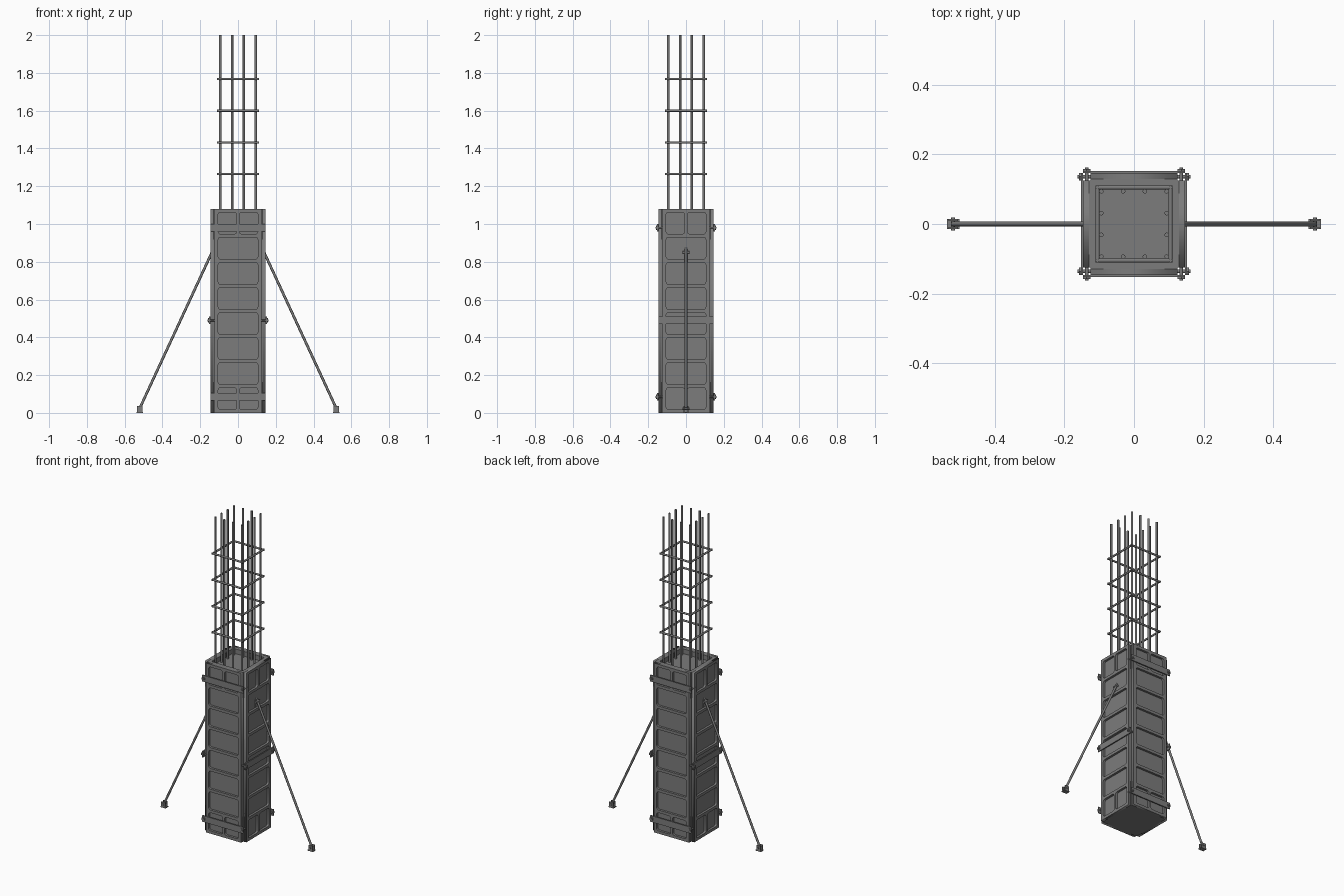
import bpy
import math
from mathutils import Vector, Matrix

cube = bpy.data.objects.get("Cube")
if cube:
    bpy.data.objects.remove(cube, do_unlink=True)

steel = bpy.data.materials.new("dark_grey_steel")
steel.use_nodes = True
GREY = (0.2, 0.2, 0.2, 1)
steel.diffuse_color = GREY
steel.node_tree.nodes["Principled BSDF"].inputs["Base Color"].default_value = GREY

HEIGHT = 1.08     # formwork height
FACE = 0.146      # outer plane of the panels
HALF = 0.125      # half width of a panel
BACK = 0.11       # inner plane of the panels


def finish(obj, name):
    obj.name = name
    obj.data.materials.clear()
    obj.data.materials.append(steel)
    return obj


def box(name, low, high):
    low, high = Vector(low), Vector(high)
    bpy.ops.mesh.primitive_cube_add(size=1)
    obj = bpy.context.object
    obj.data.transform(Matrix.Translation((low + high) / 2) @ Matrix.Diagonal((high - low).to_4d()))
    return finish(obj, name)


def rod(name, start, end, radius, sides=10):
    start, end = Vector(start), Vector(end)
    axis = end - start
    bpy.ops.mesh.primitive_cylinder_add(vertices=sides, radius=radius, depth=axis.length,
                                        location=(start + end) / 2)
    obj = bpy.context.object
    obj.rotation_euler = axis.to_track_quat('Z', 'Y').to_euler()
    if sides > 6:
        bpy.ops.object.shade_smooth_by_angle(angle=math.radians(40))
    return finish(obj, name)


def turned(obj, angle):
    obj.matrix_world = Matrix.Rotation(angle, 4, 'Z') @ obj.matrix_basis
    return obj


def outline(curve, x0, x1, z0, z1, radius=0):
    """Add a rectangle, with optional rounded corners, to a flat curve."""
    points = []
    for i, (x, z) in enumerate(((x1, z1), (x0, z1), (x0, z0), (x1, z0))):
        cx = x - math.copysign(radius, x - (x0 + x1) / 2)
        cz = z - math.copysign(radius, z - (z0 + z1) / 2)
        for step in range(4 if radius else 1):
            a = math.pi / 2 * (i + step / 3)
            points.append((cx + radius * math.cos(a), cz + radius * math.sin(a)))
    spline = curve.splines.new('POLY')
    spline.points.add(len(points) - 1)
    for p, (x, z) in zip(spline.points, points):
        p.co = (x, z, 0, 1)
    spline.use_cyclic_u = True


def panel_frame():
    """Ribbed panel grid: a plate with rounded openings, on the front side."""
    curve = bpy.data.curves.new("panel_frame", 'CURVE')
    curve.dimensions = '2D'
    curve.fill_mode = 'BOTH'
    depth = 0.016
    curve.extrude = depth / 2
    outline(curve, -HALF, HALF, 0, HEIGHT)
    rows, margin, gap = 8, 0.018, 0.018
    pitch = (HEIGHT - 2 * margin + gap) / rows
    for r in range(rows):
        z0 = margin + r * pitch
        z1 = z0 + pitch - gap
        cells = ((-0.105, -0.007), (0.007, 0.105)) if r in (0, rows - 1) else ((-0.105, 0.105),)
        for x0, x1 in cells:
            outline(curve, x0, x1, z0, z1, 0.012)
    obj = bpy.data.objects.new("panel_frame", curve)
    bpy.context.collection.objects.link(obj)
    bpy.ops.object.select_all(action='DESELECT')
    obj.select_set(True)
    bpy.context.view_layer.objects.active = obj
    bpy.ops.object.convert(target='MESH')
    obj = bpy.context.object
    obj.data.transform(Matrix.Translation((0, depth / 2 - FACE, 0)) @ Matrix.Rotation(math.pi / 2, 4, 'X'))
    return finish(obj, "panel_frame")


# Formwork panels, with clamp bands and bolts, on the four sides
for side, label in enumerate(("front", "left", "back", "right")):
    turn = side * math.pi / 2
    turned(panel_frame(), turn).name = label + "_panel_frame"
    turned(box(label + "_panel_sheet", (-HALF, -FACE + 0.014, 0), (HALF, -BACK, HEIGHT)), turn)
    for z in ((0.085, 0.98) if side % 2 == 0 else (0.49,)):
        turned(box(label + "_clamp_band", (-FACE, -0.153, z - 0.02), (FACE, -FACE, z + 0.02)), turn)
        for x in (-0.136, 0.136):
            turned(rod(label + "_bolt", (x, -0.162, z), (x, -0.105, z), 0.005), turn)
            turned(rod(label + "_outer_nut", (x, -0.158, z), (x, -0.153, z), 0.012, 6), turn)
            turned(rod(label + "_inner_nut", (x, -0.122, z), (x, -0.114, z), 0.012, 6), turn)

# Concrete core
box("concrete_core", (-0.115, -0.115, 0), (0.115, 0.115, 1.05))

# Vertical reinforcement bars around the perimeter
spots = [-0.094, -0.031, 0.031, 0.094]
for x in spots:
    for y in spots:
        if max(abs(x), abs(y)) > 0.09:
            rod("vertical_bar", (x, y, 1.0), (x, y, 2.0), 0.0065)

# Square ties around the bars
for z in (1.265, 1.432, 1.6, 1.768):
    for side in range(4):
        turned(rod("tie_bar", (-0.111, -0.105, z), (0.111, -0.105, z), 0.006), side * math.pi / 2)

# Diagonal braces, with wall brackets and feet
for s, label in ((1, "left"), (-1, "right")):
    rod(label + "_brace", (s * 0.128, 0, 0.872), (s * 0.52, 0, 0.025), 0.007)
    box(label + "_bracket_plate", (s * 0.13 - 0.004, -0.017, 0.815), (s * 0.13 + 0.004, 0.017, 0.865))
    rod(label + "_bracket_pin", (s * 0.138, -0.018, 0.85), (s * 0.138, 0.018, 0.85), 0.006)
    box(label + "_foot_plate", (s * 0.52 - 0.018, -0.014, 0), (s * 0.52 + 0.018, 0.014, 0.006))
    for y in (-0.011, 0.011):
        box(label + "_foot_cheek", (s * 0.52 - 0.014, y - 0.003, 0), (s * 0.52 + 0.014, y + 0.003, 0.036))
    rod(label + "_foot_pin", (s * 0.52, -0.019, 0.022), (s * 0.52, 0.019, 0.022), 0.006)
